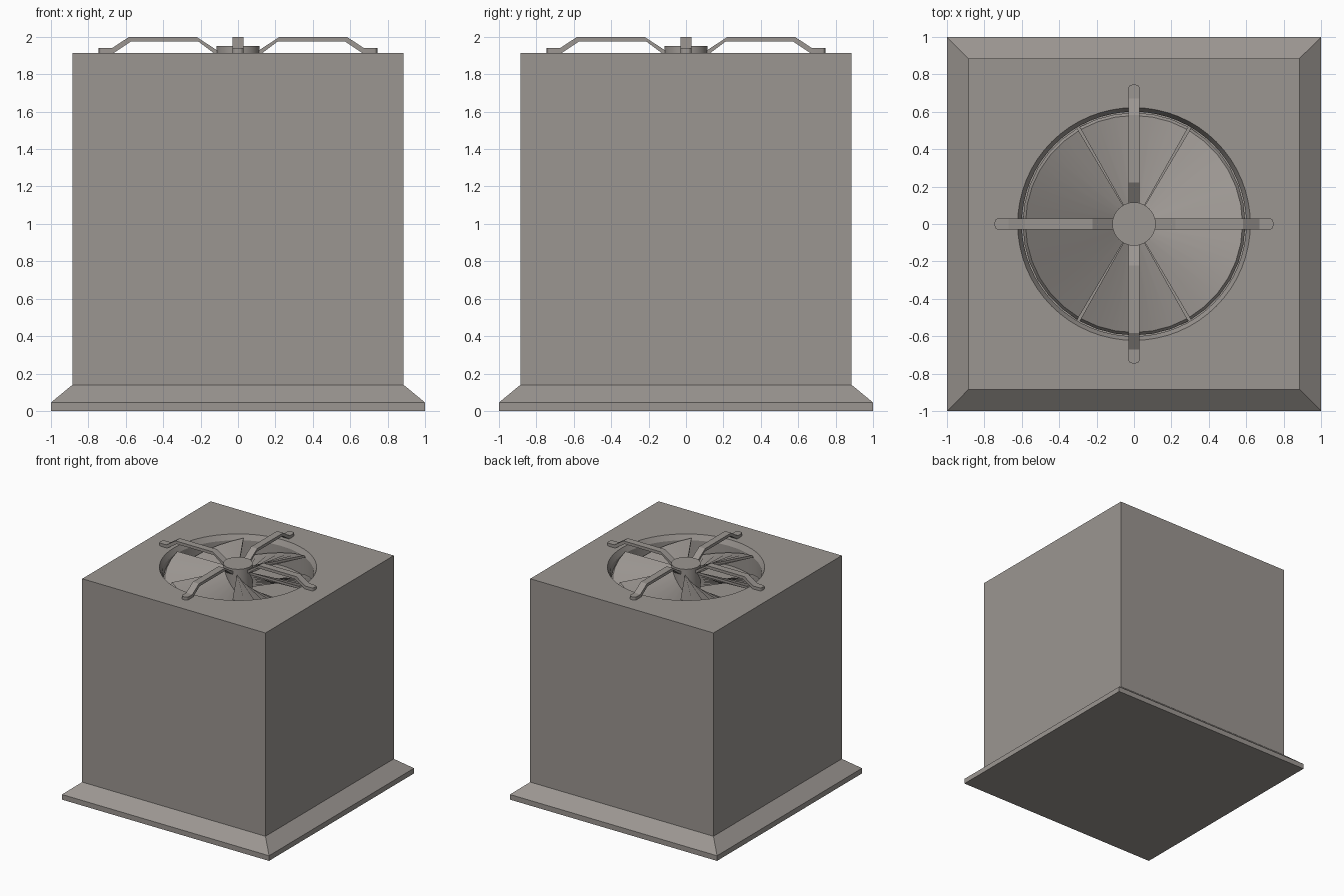
import bpy, bmesh, math
from math import cos, sin, radians, pi

if "Cube" in bpy.data.objects:
    bpy.data.objects.remove(bpy.data.objects["Cube"])

grey = bpy.data.materials.new("warm_grey")
grey.diffuse_color = (0.33, 0.305, 0.285, 1)
grey.use_nodes = True
grey.node_tree.nodes["Principled BSDF"].inputs["Base Color"].default_value = grey.diffuse_color


def finish(name, bm):
    bmesh.ops.recalc_face_normals(bm, faces=bm.faces)
    me = bpy.data.meshes.new(name)
    bm.to_mesh(me)
    bm.free()
    me.materials.append(grey)
    ob = bpy.data.objects.new(name, me)
    bpy.context.collection.objects.link(ob)
    bpy.context.view_layer.objects.active = ob
    bpy.ops.object.select_all(action='DESELECT')
    ob.select_set(True)
    bpy.ops.object.shade_smooth_by_angle(angle=radians(20))
    return ob


def ring(bm, kind, r, z, n=64):
    pts = []
    for i in range(n):
        a = 2 * pi * i / n
        c, s = cos(a), sin(a)
        k = r / max(abs(c), abs(s)) if kind == "square" else r
        pts.append(bm.verts.new((c * k, s * k, z)))
    return pts


def loft(name, sections):
    bm = bmesh.new()
    rings = [ring(bm, *s) for s in sections]
    for a, b in zip(rings, rings[1:]):
        for i in range(len(a)):
            j = (i + 1) % len(a)
            bm.faces.new((a[i], a[j], b[j], b[i]))
    bm.faces.new(rings[0][::-1])
    bm.faces.new(rings[-1])
    return finish(name, bm)


# Housing: sloped base flange, box walls, top with a round fan well
loft("housing", [
    ("square", 1.0, 0), ("square", 1.0, 0.045),
    ("square", 0.885, 0.14), ("square", 0.885, 1.915),
    ("circle", 0.622, 1.915), ("circle", 0.60, 1.87), ("circle", 0.60, 1.70)])

# Hub in the middle of the fan
loft("fan_hub", [("circle", 0.116, 1.70, 32), ("circle", 0.116, 1.95, 32)])


# Six twisted fan blades, each falling anticlockwise
def blade(k, steps=6):
    bm = bmesh.new()
    rows = []
    for i in range(steps + 1):
        t = i / steps
        a = radians(60 * k + 0.7 + 58.6 * t)
        z = 1.90 - 0.16 * t
        rows.append([bm.verts.new((r * cos(a), r * sin(a), z - d))
                     for r, d in ((0.10, 0), (0.58, 0), (0.595, 0.02), (0.10, 0.02))])
    for a, b in zip(rows, rows[1:]):
        for i in range(4):
            j = (i + 1) % 4
            bm.faces.new((a[i], a[j], b[j], b[i]))
    bm.faces.new(rows[0])
    bm.faces.new(rows[-1])
    finish("fan_blade_%d" % (k + 1), bm)


for k in range(6):
    blade(k)


# Four bent guard arms with rounded feet
def arm(k):
    prof = [(0.745, 1.915), (0.745, 1.941), (0.672, 1.941), (0.582, 2.0), (0.222, 2.0),
            (0.115, 1.93), (0.06, 1.93), (0.06, 1.905), (0.118, 1.905),
            (0.212, 1.975), (0.572, 1.975), (0.662, 1.915)]
    a = k * pi / 2
    bm = bmesh.new()
    sides = [[bm.verts.new((x, y, z)) for x, z in prof] for y in (-0.03, 0.03)]
    n = len(prof)
    for i in range(n):
        j = (i + 1) % n
        bm.faces.new((sides[0][i], sides[0][j], sides[1][j], sides[1][i]))
    bm.faces.new(sides[0])
    bm.faces.new(sides[1][::-1])
    ends = [e for e in bm.edges if all(v.co.x > 0.74 for v in e.verts)
            and abs(e.verts[0].co.z - e.verts[1].co.z) > 0.01]
    bmesh.ops.bevel(bm, geom=ends, offset=0.02, segments=3, profile=0.5, affect='EDGES')
    for v in bm.verts:
        x, y = v.co.x, v.co.y
        v.co.x, v.co.y = x * cos(a) - y * sin(a), x * sin(a) + y * cos(a)
    finish("guard_arm_%d" % (k + 1), bm)


for k in range(4):
    arm(k)
